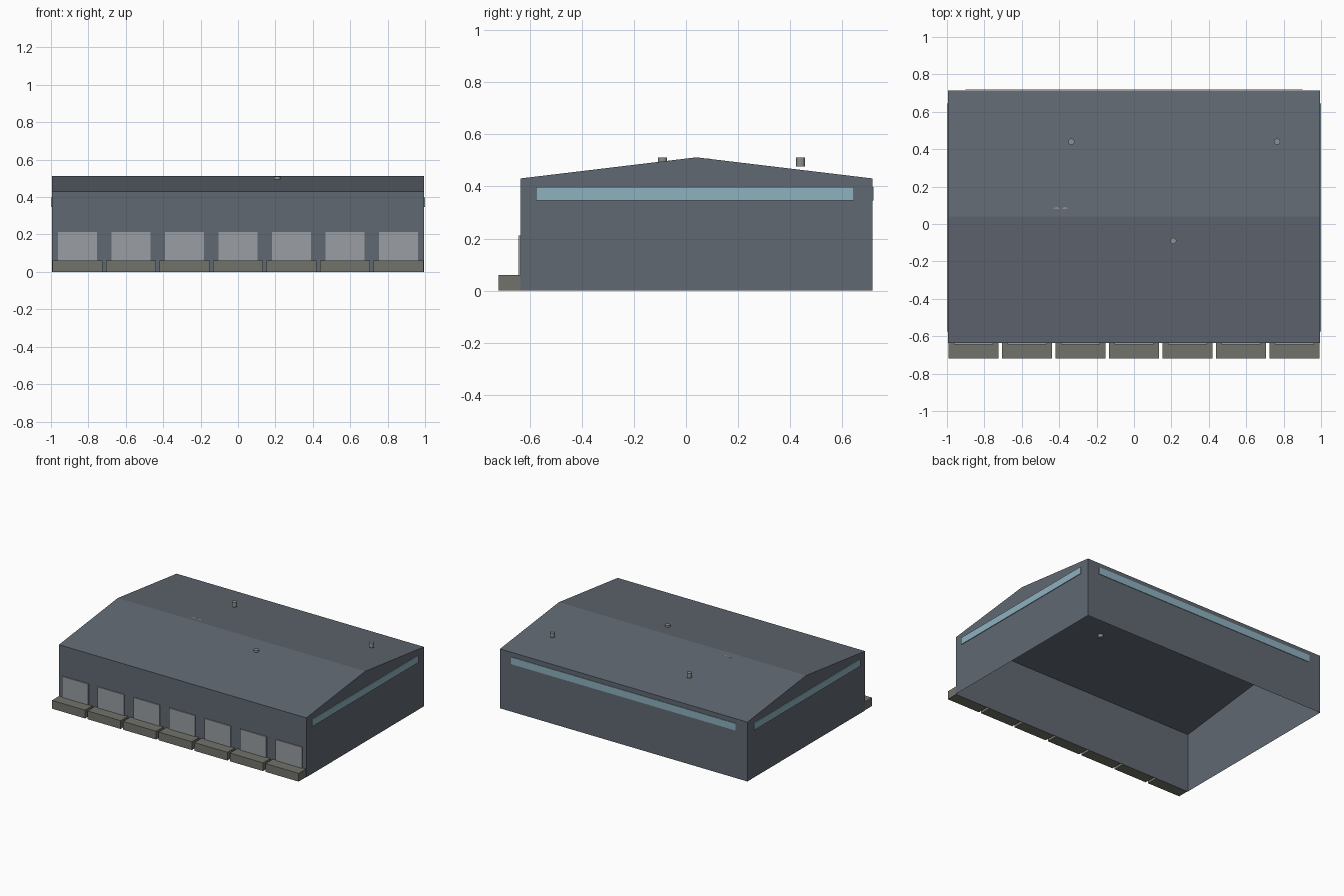
import bpy, bmesh

if "Cube" in bpy.data.objects:
    bpy.data.objects.remove(bpy.data.objects["Cube"])

def material(name, rgb):
    m = bpy.data.materials.new(name)
    m.diffuse_color = (*rgb, 1)
    m.use_nodes = True
    m.node_tree.nodes["Principled BSDF"].inputs["Base Color"].default_value = m.diffuse_color
    return m

CLADDING = material("dark_cladding", (0.12, 0.14, 0.17))
GLASS = material("blue_glass", (0.27, 0.44, 0.52))
DOOR = material("door_metal", (0.32, 0.34, 0.36))
CONCRETE = material("concrete", (0.17, 0.17, 0.15))
VENT = material("vent_metal", (0.27, 0.28, 0.29))

def finish(name, bm, mat):
    me = bpy.data.meshes.new(name)
    bmesh.ops.recalc_face_normals(bm, faces=bm.faces)
    bm.to_mesh(me)
    bm.free()
    me.materials.append(mat)
    ob = bpy.data.objects.new(name, me)
    bpy.context.collection.objects.link(ob)
    return ob

def box(name, x, y, z, mat):
    """Box from (min, max) ranges."""
    bm = bmesh.new()
    bmesh.ops.create_cube(bm, size=1)
    for v in bm.verts:
        v.co = [r[0] if c < 0 else r[1] for c, r in zip(v.co, (x, y, z))]
    return finish(name, bm, mat)

def cylinder(name, x, y, z0, z1, r, mat):
    bm = bmesh.new()
    bmesh.ops.create_cone(bm, cap_ends=True, segments=12, radius1=r, radius2=r, depth=z1 - z0)
    bmesh.ops.translate(bm, verts=bm.verts, vec=(x, y, (z0 + z1) / 2))
    return finish(name, bm, mat)

HX, FRONT, BACK, MID = 0.994, -0.635, 0.715, 0.04
EAVE, RIDGE = 0.431, 0.512

# Hall shell: gable profile extruded along x, open underneath
bm = bmesh.new()
profile = [(FRONT, 0), (FRONT, EAVE), (MID, RIDGE), (BACK, EAVE), (BACK, 0)]
gable = bm.faces.new([bm.verts.new((-HX, y, z)) for y, z in profile])
ext = bmesh.ops.extrude_face_region(bm, geom=[gable], use_keep_orig=True)
bmesh.ops.translate(bm, verts=[g for g in ext["geom"] if isinstance(g, bmesh.types.BMVert)],
                    vec=(2 * HX, 0, 0))
bmesh.ops.recalc_face_normals(bm, faces=bm.faces)
floor = [f for f in bm.faces if all(v.co.z < 0.001 for v in f.verts)]
bmesh.ops.delete(bm, geom=floor, context='FACES')
finish("hall_shell", bm, CLADDING)

# Loading docks and doors along the front
for i in range(7):
    x = (i - 3) * 0.286
    box(f"dock_{i + 1}", (x - 0.133, x + 0.133), (-0.72, FRONT - 0.001), (0, 0.06), CONCRETE)
    box(f"dock_door_{i + 1}", (x - 0.105, x + 0.105), (-0.643, FRONT - 0.001), (0.058, 0.212), DOOR)

# Window strips on the sides and back
for side, name in ((-1, "left"), (1, "right")):
    box(f"{name}_window", sorted((side * (HX + 0.001), side * 1.0)), (-0.575, 0.645), (0.347, 0.398), GLASS)
box("back_window", (-0.9, 0.9), (BACK + 0.001, 0.72), (0.347, 0.398), GLASS)

# Roof vents, the last pair almost sunk into the roof
for i, (x, y) in enumerate([(-0.335, 0.44), (0.765, 0.44), (0.21, -0.09)]):
    cylinder(f"roof_vent_{i + 1}", x, y, 0.476, 0.511, 0.017, VENT)
for i, x in enumerate((-0.415, -0.37)):
    cylinder(f"sunk_vent_{i + 1}", x, 0.073, 0.49, 0.5072, 0.018, VENT)
